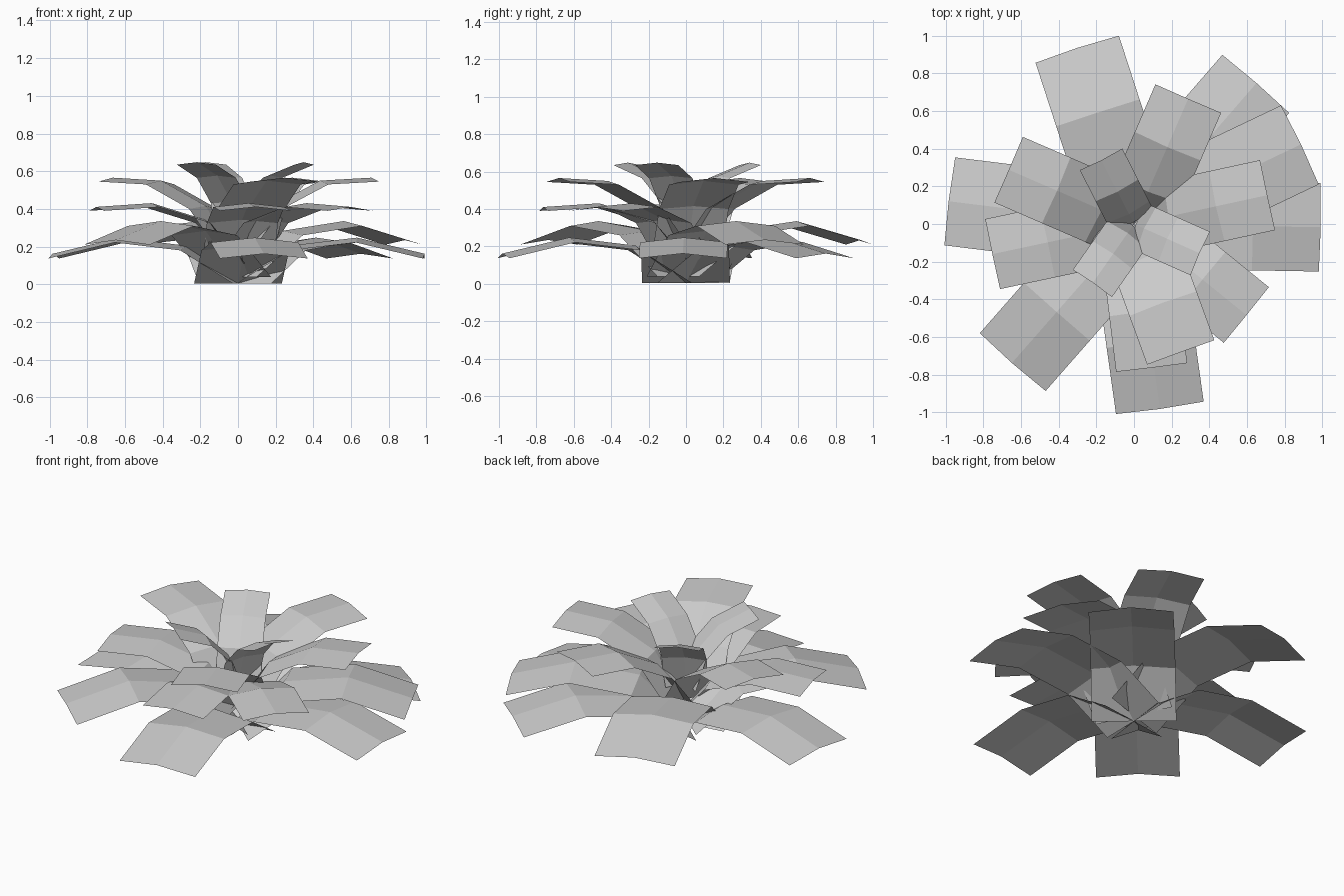
import bpy
from math import radians, sin, cos
from mathutils import Vector

if "Cube" in bpy.data.objects:
    bpy.data.objects.remove(bpy.data.objects["Cube"])

# tiers from bottom to top: leaf width, side-edge profile (radius, height), leaf angles
TIERS = [
    ("ground_leaf", 0.47, [(0.0, 0.005), (0.28, 0.18), (0.63, 0.222), (0.985, 0.137)],
     [-1, 49, 173, 278]),
    ("lower_leaf", 0.465, [(0.0, 0.04), (0.27, 0.26), (0.62, 0.31), (0.975, 0.21)],
     [25.5, 108, 228.7]),
    ("middle_leaf", 0.38, [(0.0, 0.11), (0.19, 0.325), (0.47, 0.41), (0.767, 0.39)],
     [192, 277, 321]),
    ("upper_leaf", 0.38, [(0.03, 0.17), (0.20, 0.40), (0.45, 0.53), (0.725, 0.545)],
     [12.2, 66.6, 156.6, 290]),
    ("top_leaf", 0.253, [(0.01, 0.25), (0.07, 0.43), (0.20, 0.565), (0.385, 0.635)],
     [117, 235, 336]),
]


def leaf(name, width, profile, angle):
    """Arching strip with a slightly raised centre fold."""
    a = radians(angle)
    out, side = Vector((cos(a), sin(a), 0)), Vector((-sin(a), cos(a), 0))
    pts = [out * r + Vector((0, 0, z)) for r, z in profile]
    verts, faces = [], []
    for i, p in enumerate(pts):
        along = (pts[min(i + 1, 3)] - pts[max(i - 1, 0)]).normalized()
        normal = along.cross(side)
        fold = normal * width * (0.0 if i == 0 else 0.055)
        verts += [p - side * width / 2, p + fold, p + side * width / 2]
    for i in range(len(pts) - 1):
        for j in range(2):
            k = i * 3 + j
            faces.append((k, k + 3, k + 4, k + 1))
    me = bpy.data.meshes.new(name)
    me.from_pydata(verts, [], faces)
    bpy.context.collection.objects.link(bpy.data.objects.new(name, me))


for name, width, profile, angles in TIERS:
    for n, angle in enumerate(angles):
        leaf(f"{name}_{n + 1}", width, profile, angle)
